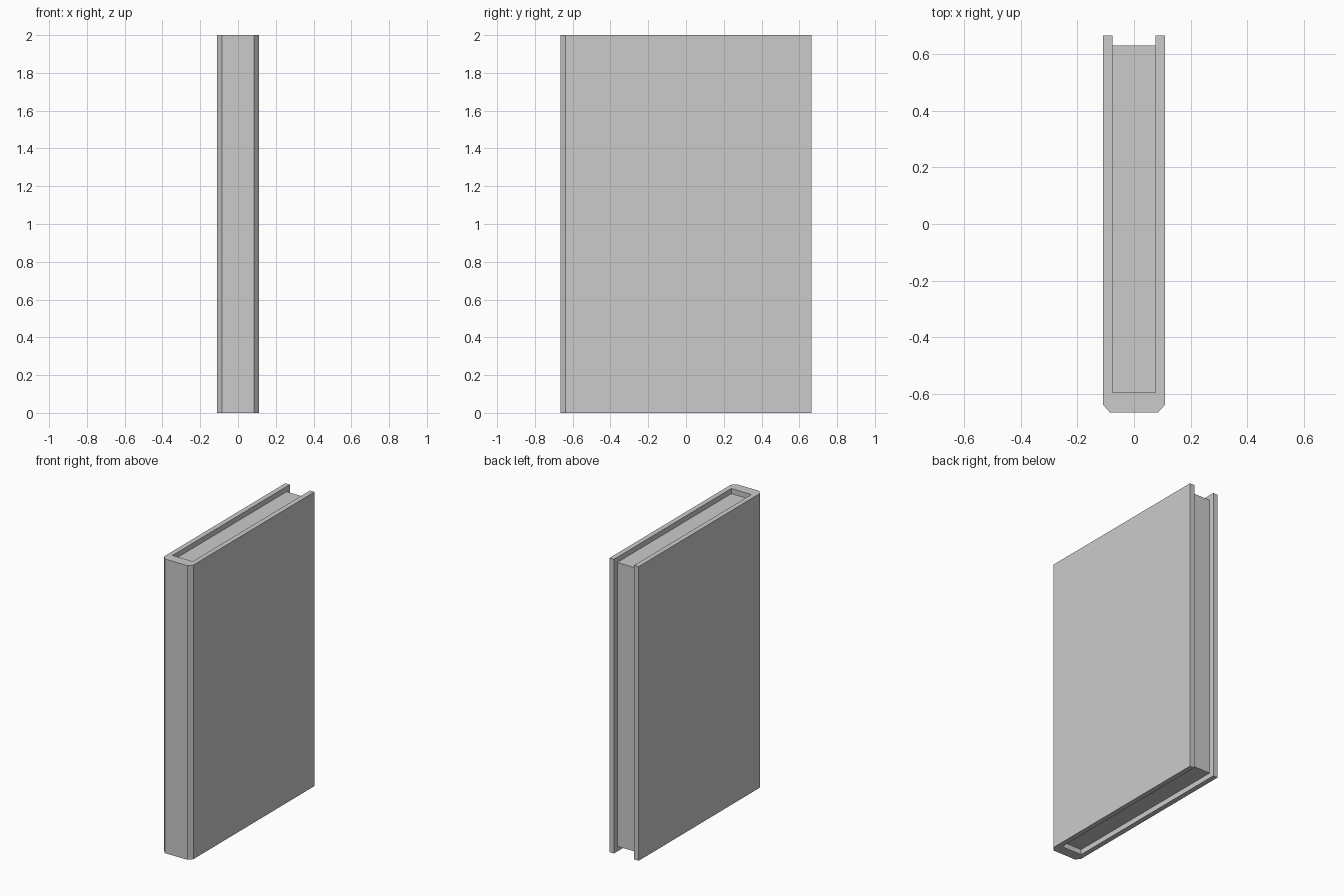
import bpy, bmesh

if "Cube" in bpy.data.objects:
    bpy.data.objects.remove(bpy.data.objects["Cube"])

W, L, H = 0.11, 0.665, 2.0      # half thickness, half depth, height
INNER, RECESS = 0.076, 0.035    # half page thickness, cover overhang
SPINE_IN = -0.595               # inner face of the spine


def extrude_profile(name, pts, z0, z1):
    bm = bmesh.new()
    face = bm.faces.new([bm.verts.new((x, y, z0)) for x, y in pts])
    ext = bmesh.ops.extrude_face_region(bm, geom=[face])
    top = [v for v in ext["geom"] if isinstance(v, bmesh.types.BMVert)]
    bmesh.ops.translate(bm, verts=top, vec=(0, 0, z1 - z0))
    bmesh.ops.recalc_face_normals(bm, faces=bm.faces[:])
    mesh = bpy.data.meshes.new(name)
    bm.to_mesh(mesh)
    bm.free()
    obj = bpy.data.objects.new(name, mesh)
    bpy.context.collection.objects.link(obj)
    return obj


def mirrored(half):
    return half + [(-x, y) for x, y in reversed(half)]


# Cover: U-shaped binding with chamfered spine corners
extrude_profile("book_cover", mirrored([
    (0.085, -L), (W, -0.637), (W, L), (INNER, L), (INNER, SPINE_IN)]), 0, H)

# Pages: block set back from the cover edges
extrude_profile("page_block", mirrored([
    (INNER, SPINE_IN), (INNER, L - RECESS)]), RECESS, H - RECESS)
